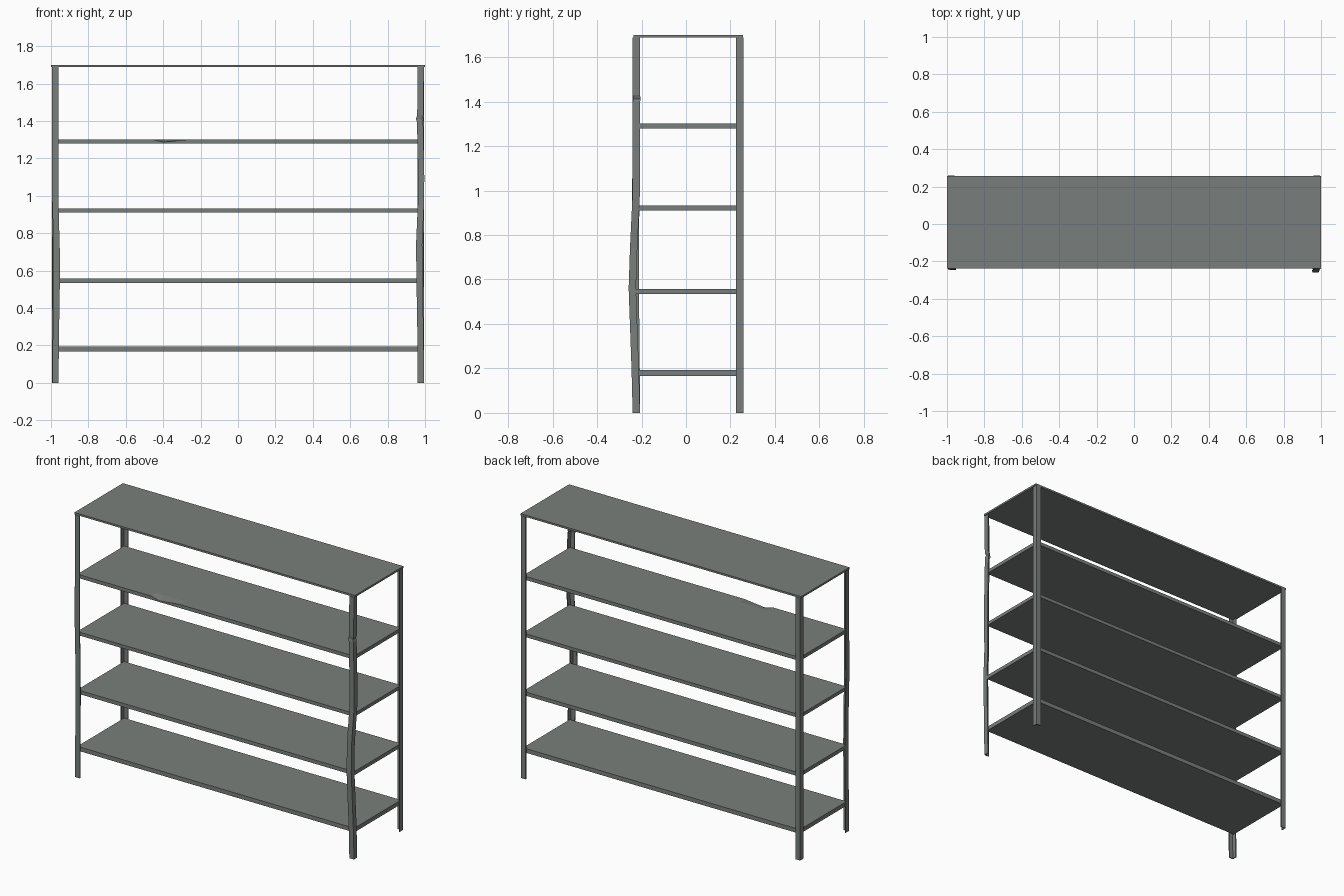
import bpy, bmesh

if "Cube" in bpy.data.objects:
    bpy.data.objects.remove(bpy.data.objects["Cube"])

steel = bpy.data.materials.new("grey_green_steel")
steel.diffuse_color = (0.19, 0.212, 0.2, 1)
steel.use_nodes = True
steel.node_tree.nodes["Principled BSDF"].inputs["Base Color"].default_value = steel.diffuse_color


def make(name, bm):
    bmesh.ops.recalc_face_normals(bm, faces=bm.faces)
    me = bpy.data.meshes.new(name)
    bm.to_mesh(me)
    bm.free()
    me.materials.append(steel)
    ob = bpy.data.objects.new(name, me)
    bpy.context.collection.objects.link(ob)
    return ob


def shelf(name, z0, z1, x, yf, yb, dent=None):
    """Flat board as a grid of top faces plus bottom and sides."""
    bm = bmesh.new()
    xs, ys = [-x, x], [yf, yb]
    if dent:
        xs = [-x, dent[0], dent[1], dent[2], x]
        ys = [yf, yf + 0.05, yb]
    rows = [[bm.verts.new((a, b, z0)) for b in ys] for a in xs]
    faces = [bm.faces.new((rows[i][j], rows[i + 1][j], rows[i + 1][j + 1], rows[i][j + 1]))
             for i in range(len(xs) - 1) for j in range(len(ys) - 1)]
    ext = bmesh.ops.extrude_face_region(bm, geom=faces, use_keep_orig=True)
    top = [v for v in ext["geom"] if isinstance(v, bmesh.types.BMVert)]
    for v in top:
        v.co.z = z1
        # knocked-down spot on the front edge
        if dent and abs(v.co.x - dent[1]) < 1e-4 and abs(v.co.y - yf) < 1e-4:
            v.co.z -= 0.015
    return make(name, bm)


def post(name, sx, sy, y_out, path):
    """Angle-iron post: L section lofted along (z, dx, dy) stations."""
    w, t, x_out = 0.033, 0.006, 0.994
    section = [(0, 0), (w, 0), (w, t), (t, t), (t, w), (0, w)]
    bm = bmesh.new()
    rings = [[bm.verts.new((sx * (x_out - a) + dx, sy * (y_out - b) + dy, z))
              for a, b in section] for z, dx, dy in path]
    n = len(section)
    for lo, hi in zip(rings, rings[1:]):
        for i in range(n):
            k = (i + 1) % n
            bm.faces.new((lo[i], lo[k], hi[k], hi[i]))
    bm.faces.new(rings[0])
    bm.faces.new(rings[-1])
    return make(name, bm)


H = 1.688

# Boards
shelf("top_board", H, 1.7, 0.999, -0.237, 0.256)
for name, z0, z1, dent in [
    ("shelf_1", 0.167, 0.194, None),
    ("shelf_2", 0.534, 0.558, None),
    ("shelf_3", 0.911, 0.933, None),
    ("shelf_4", 1.279, 1.302, (-0.46, -0.40, -0.26)),
]:
    shelf(name, z0, z1, 0.986, -0.226, 0.25, dent)

# Straight rear posts
for side, sx in (("left", -1), ("right", 1)):
    post("rear_post_" + side, sx, 1, 0.258, [(0, 0, 0), (H, 0, 0)])

# Bent front posts
post("front_post_left", -1, -1, 0.24,
     [(0, 0.002, 0), (0.2, 0.003, -0.001), (0.5, 0.008, -0.004),
      (0.72, 0.008, -0.005), (1.0, 0, -0.002), (1.4, 0, 0), (H, 0, 0)])
post("front_post_right", 1, -1, 0.24,
     [(0, 0, 0), (0.2, -0.001, -0.005), (0.56, -0.007, -0.018),
      (0.74, -0.009, -0.012), (0.97, 0.001, -0.001), (1.1, 0.002, 0),
      (1.395, -0.004, 0), (1.412, -0.010, 0.003), (1.43, -0.003, 0), (H, 0, 0)])
